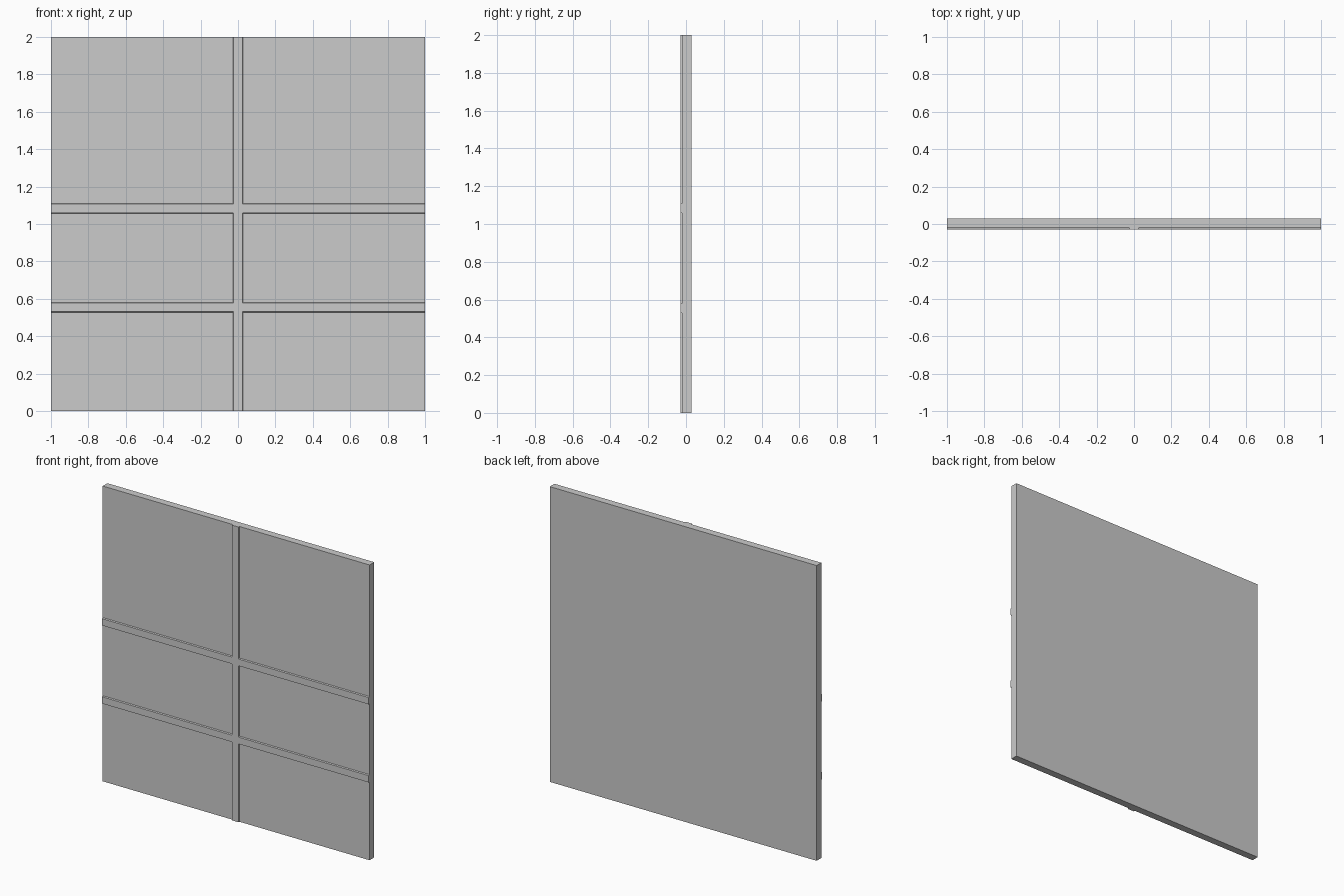
import bpy, bmesh

if "Cube" in bpy.data.objects:
    bpy.data.objects.remove(bpy.data.objects["Cube"])

HALF, BACK, FACE, RAISED = 1.0, 0.03, -0.02, -0.03
W = 0.026          # half width of a rib at its foot
TAPER = 0.003      # how far the rib sides lean in
RAILS = [0.554, 1.083]   # heights of the horizontal ribs

xs = [-HALF, -W, W, HALF]
zs = [0.0] + [r + s * W for r in RAILS for s in (-1, 1)] + [2.0]

bm = bmesh.new()

# front sheet divided along the rib edges
grid = [[bm.verts.new((x, FACE, z)) for x in xs] for z in zs]
ribs = []
for j in range(len(zs) - 1):
    for i in range(len(xs) - 1):
        f = bm.faces.new((grid[j][i], grid[j][i + 1], grid[j + 1][i + 1], grid[j + 1][i]))
        if i == 1 or j % 2 == 1:
            ribs.append(f)

# slab thickness
border = [e for e in bm.edges if e.is_boundary]
ext = bmesh.ops.extrude_edge_only(bm, edges=border)["geom"]
for v in [g for g in ext if isinstance(g, bmesh.types.BMVert)]:
    v.co.y = BACK
back_edges = [e for e in bm.edges if e.is_boundary]
bmesh.ops.contextual_create(bm, geom=back_edges)

# raised cross ribs with slightly sloped sides
ext = bmesh.ops.extrude_face_region(bm, geom=ribs)["geom"]
bmesh.ops.delete(bm, geom=[f for f in ribs if f.is_valid], context="FACES")
for v in [g for g in ext if isinstance(g, bmesh.types.BMVert)]:
    v.co.y = RAISED
    if abs(v.co.x) < 0.5:
        v.co.x -= TAPER if v.co.x > 0 else -TAPER
    for r in RAILS:
        if abs(v.co.z - r) < 0.05:
            v.co.z -= TAPER if v.co.z > r else -TAPER

bmesh.ops.recalc_face_normals(bm, faces=bm.faces)
mesh = bpy.data.meshes.new("wall_panel")
bm.to_mesh(mesh)
bm.free()
panel = bpy.data.objects.new("wall_panel", mesh)
bpy.context.collection.objects.link(panel)
